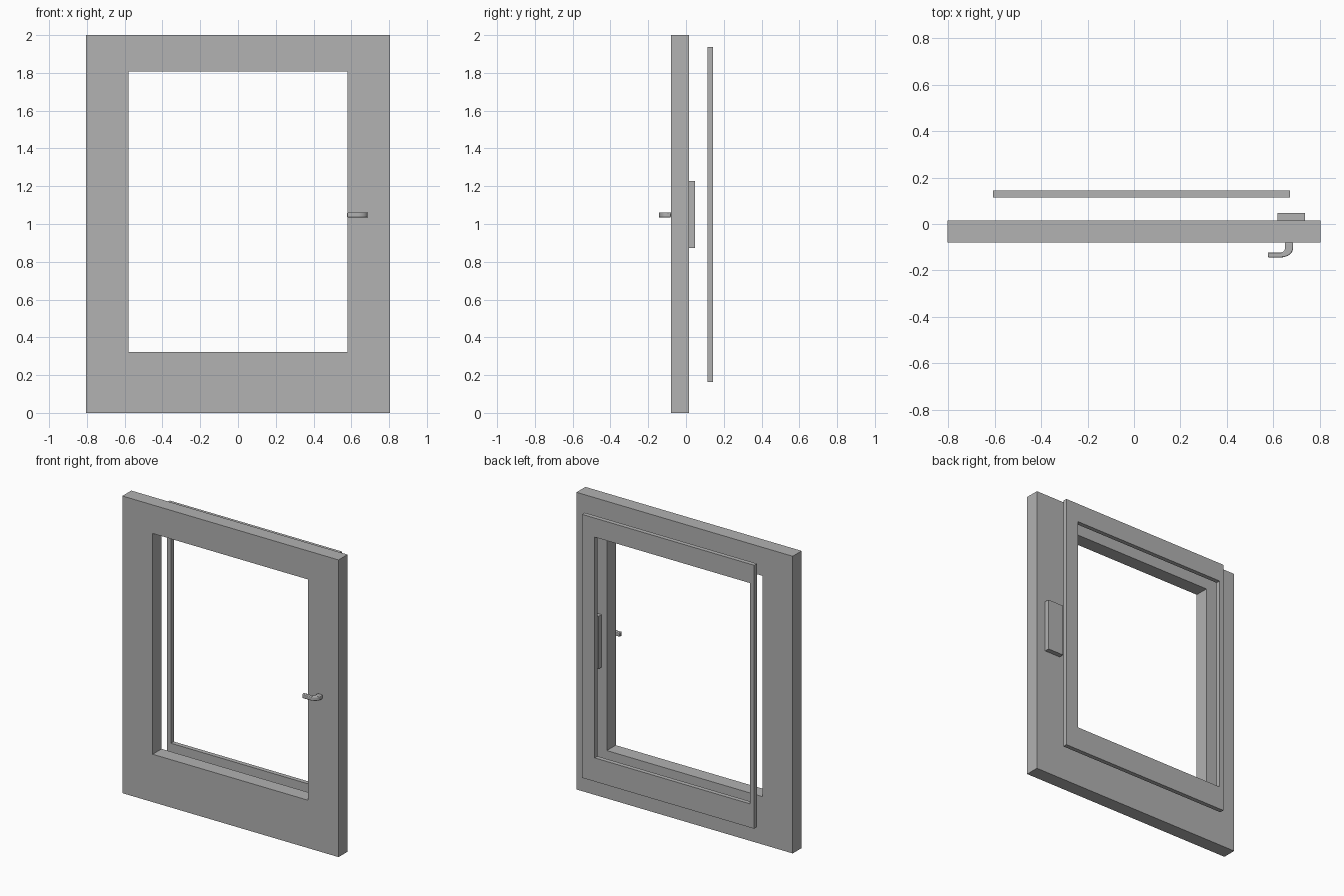
import bpy, bmesh
from math import sin, cos, pi

cube = bpy.data.objects.get("Cube")
if cube:
    bpy.data.objects.remove(cube, do_unlink=True)

grey = bpy.data.materials.new("plain_grey")
grey.use_nodes = True
colour = (0.445, 0.445, 0.445, 1)
grey.diffuse_color = colour
grey.node_tree.nodes["Principled BSDF"].inputs["Base Color"].default_value = colour


def finish(name, bm):
    bmesh.ops.recalc_face_normals(bm, faces=bm.faces)
    mesh = bpy.data.meshes.new(name)
    bm.to_mesh(mesh)
    bm.free()
    mesh.materials.append(grey)
    obj = bpy.data.objects.new(name, mesh)
    bpy.context.collection.objects.link(obj)
    return obj


def rect(x0, x1, z0, z1):
    return [(x0, z0), (x1, z0), (x1, z1), (x0, z1)]


def ring(name, outer, inner, y0, y1):
    """Rectangular frame with mitred faces and a clear opening."""
    bm = bmesh.new()
    loops = [[bm.verts.new((x, y, z)) for x, z in pts]
             for pts, y in ((outer, y0), (outer, y1), (inner, y1), (inner, y0))]
    for a, b in zip(loops, loops[1:] + loops[:1]):
        for i in range(4):
            j = (i + 1) % 4
            bm.faces.new((a[i], a[j], b[j], b[i]))
    return finish(name, bm)


def prism(name, points, direction):
    """Extrude a flat outline along a vector."""
    bm = bmesh.new()
    face = bm.faces.new([bm.verts.new(p) for p in points])
    made = bmesh.ops.extrude_face_region(bm, geom=[face])
    verts = [g for g in made["geom"] if isinstance(g, bmesh.types.BMVert)]
    bmesh.ops.translate(bm, verts=verts, vec=direction)
    return finish(name, bm)


BACK, FRONT = 0.015, -0.08
opening = rect(-0.579, 0.579, 0.322, 1.808)

# Main frame and the thinner frame floating behind it
ring("main_frame", rect(-0.805, 0.805, 0, 2), opening, FRONT, BACK)
ring("rear_frame", rect(-0.609, 0.673, 0.163, 1.936), opening, 0.114, 0.144)

# Lock box on the back of the main frame
prism("lock_box", [(x, BACK, z) for x, z in rect(0.619, 0.738, 0.872, 1.227)],
      (0, 0.033, 0))


# Lever handle: short stem, rounded elbow, arm pointing inwards
def arc(radius_x, radius_y, steps=10):
    cx, cy = 0.633, -0.104
    return [(cx + radius_x * cos(t * pi / 2 / steps),
             cy - radius_y * sin(t * pi / 2 / steps)) for t in range(steps + 1)]


outline = [(0.686, FRONT)] + arc(0.053, 0.04) + [(0.578, -0.144), (0.578, -0.122)]
outline += arc(0.018, 0.018)[::-1] + [(0.651, FRONT)]
handle = prism("handle", [(x, y, 1.034) for x, y in outline], (0, 0, 0.028))
bevel = handle.modifiers.new("soft_edges", "BEVEL")
bevel.width = 0.004
bevel.segments = 2
bevel.limit_method = "ANGLE"
bpy.ops.object.select_all(action="DESELECT")
handle.select_set(True)
bpy.context.view_layer.objects.active = handle
bpy.ops.object.shade_smooth_by_angle()
